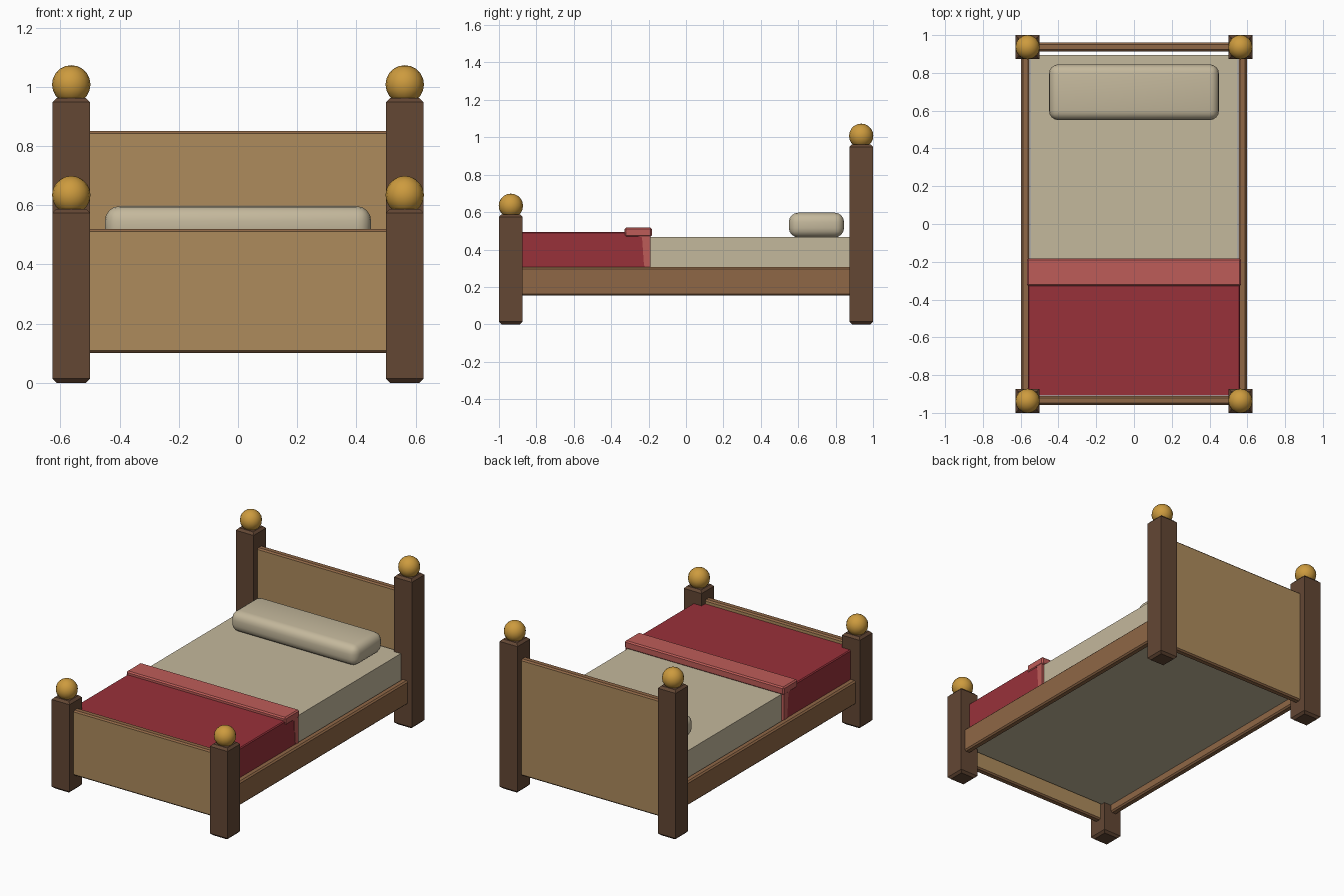
import bpy, bmesh, math
from mathutils import Matrix, Vector

if "Cube" in bpy.data.objects:
    bpy.data.objects.remove(bpy.data.objects["Cube"])


def mat(name, r, g, b):
    m = bpy.data.materials.new(name)
    m.diffuse_color = [((c / 255 + 0.055) / 1.055) ** 2.4 for c in (r, g, b)] + [1]
    m.use_nodes = True
    m.node_tree.nodes["Principled BSDF"].inputs["Base Color"].default_value = m.diffuse_color
    return m


DARK = mat("dark_wood", 99, 71, 52)
RAIL = mat("mid_wood", 143, 103, 70)
PANEL = mat("light_wood", 173, 139, 92)
BRASS = mat("brass", 205, 155, 62)
LINEN = mat("linen", 196, 184, 156)
RED = mat("red_blanket", 153, 49, 58)
PINK = mat("blanket_lining", 190, 92, 88)


def finish(name, bm, *mats):
    bmesh.ops.recalc_face_normals(bm, faces=bm.faces)
    me = bpy.data.meshes.new(name)
    bm.to_mesh(me)
    bm.free()
    for m in mats:
        me.materials.append(m)
    ob = bpy.data.objects.new(name, me)
    bpy.context.collection.objects.link(ob)
    return ob


def box_bm(lo, hi, bevel=0, segs=1, edge_rule=lambda e: True):
    lo, hi = Vector(lo), Vector(hi)
    bm = bmesh.new()
    bmesh.ops.create_cube(bm, size=1, matrix=Matrix.Translation((lo + hi) / 2)
                          @ Matrix.Diagonal((*(hi - lo), 1)))
    if bevel:
        bmesh.ops.bevel(bm, geom=[e for e in bm.edges if edge_rule(e)], offset=bevel,
                        segments=segs, profile=0.5, affect='EDGES')
    return bm


def prism(name, profile, axis, a, b, material):
    """Extrude a closed 2D profile along x (axis 0) or y (axis 1)."""
    bm = bmesh.new()
    place = (lambda u, v: (a, u, v)) if axis == 0 else (lambda u, v: (u, a, v))
    face = bm.faces.new([bm.verts.new(place(u, v)) for u, v in profile])
    out = bmesh.ops.extrude_face_region(bm, geom=[face])
    step = Vector((b - a, 0, 0) if axis == 0 else (0, b - a, 0))
    bmesh.ops.translate(bm, vec=step,
                        verts=[g for g in out['geom'] if isinstance(g, bmesh.types.BMVert)])
    return finish(name, bm, material)


def smooth(ob, angle):
    bpy.ops.object.select_all(action='DESELECT')
    ob.select_set(True)
    bpy.context.view_layer.objects.active = ob
    bpy.ops.object.shade_smooth_by_angle(angle=math.radians(angle))


def level(e):
    return abs(e.verts[0].co.z - e.verts[1].co.z) < 1e-4


# Posts with chamfered ends, topped by ball finials
for end, y, h in (("foot", -0.9365, 0.588), ("head", 0.9365, 0.962)):
    for side, x in (("left", -0.5635), ("right", 0.5635)):
        r = 0.0635
        finish(f"{end}_post_{side}",
               box_bm((x - r, y - r, 0), (x + r, y + r, h), 0.014, 1, level), DARK)
        bm = bmesh.new()
        bmesh.ops.create_uvsphere(bm, u_segments=16, v_segments=10, radius=0.065,
                                  matrix=Matrix.Translation((x, y, h + 0.046)))
        smooth(finish(f"{end}_finial_{side}", bm, BRASS), 40)

# Headboard and footboard: light front and back, darker edges
for name, y, top in (("footboard", -0.934, 0.52), ("headboard", 0.937, 0.851)):
    bm = box_bm((-0.52, y - 0.023, 0.1), (0.52, y + 0.023, top), 0.009)
    bm.normal_update()
    for f in bm.faces:
        f.material_index = 0 if abs(f.normal.y) > 0.9 else 1
    finish(name, bm, PANEL, RAIL)

# Side rails
for side, s in (("left", -1), ("right", 1)):
    x = s * 0.575
    finish(f"side_rail_{side}",
           box_bm((x - 0.0225, -0.9, 0.153), (x + 0.0225, 0.9, 0.306), 0.009), RAIL)

# Mattress
finish("mattress", box_bm((-0.548, -0.9, 0.2), (0.548, 0.895, 0.468)), LINEN)

# Pillow with rounded edges
smooth(finish("pillow", box_bm((-0.45, 0.55, 0.465), (0.45, 0.845, 0.597), 0.05, 4), LINEN), 35)

# Blanket draped over the mattress
X, T = 0.562, 0.495
drape = [(-X, 0.29), (-X, T - 0.006), (-X + 0.006, T), (X - 0.006, T), (X, T - 0.006),
         (X, 0.29), (0.546, 0.29), (0.546, 0.466), (-0.546, 0.466), (-0.546, 0.29)]
prism("blanket", drape, 1, -0.908, -0.2, RED)

# Turned-back fold: top band plus narrow side strips
finish("blanket_fold", box_bm((-0.567, -0.328, 0.466), (0.567, -0.183, 0.517), 0.008), PINK)
strip = [(-0.325, 0.495), (-0.19, 0.5), (-0.19, 0.29), (-0.212, 0.29), (-0.225, 0.32),
         (-0.235, 0.465)]
for side, s in (("left", -1), ("right", 1)):
    prism(f"fold_strip_{side}", strip, 0, s * 0.546, s * 0.565, PINK)
